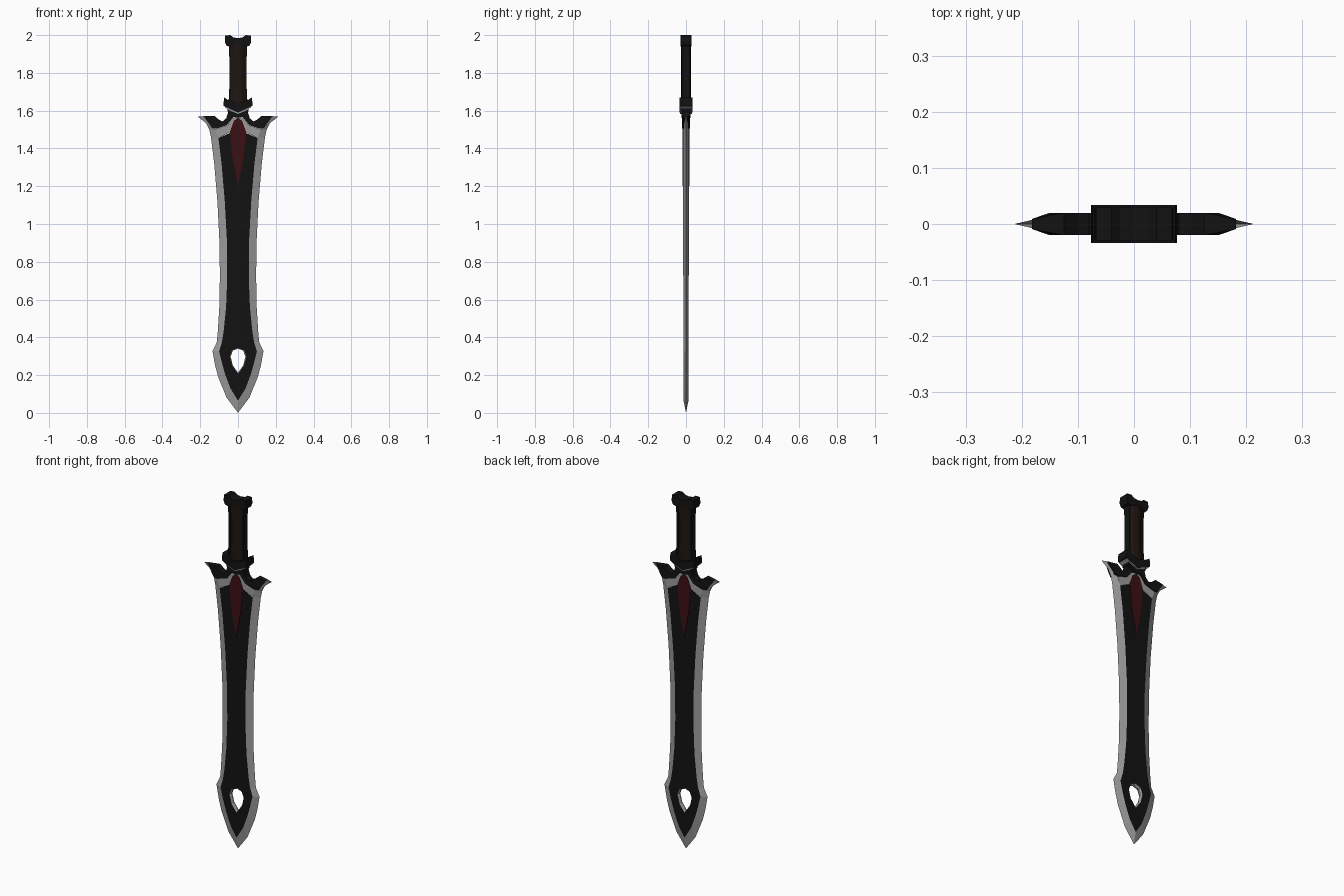
import bpy, bmesh, math

if "Cube" in bpy.data.objects:
    bpy.data.objects.remove(bpy.data.objects["Cube"])

def mat(name, r, g, b):
    m = bpy.data.materials.new(name)
    m.diffuse_color = (r, g, b, 1)
    m.use_nodes = True
    m.node_tree.nodes["Principled BSDF"].inputs["Base Color"].default_value = m.diffuse_color
    return m

BLACK = mat("black_steel", .006, .006, .006)
SILVER = mat("silver_steel", .33, .33, .33)
RED = mat("dark_red", .045, .005, .007)
BROWN = mat("brown_leather", .014, .007, .005)

def build(name, faces, material):
    """Weld a list of faces given as point lists into one object."""
    bm = bmesh.new()
    for f in faces:
        bm.faces.new([bm.verts.new(p) for p in f])
    bmesh.ops.remove_doubles(bm, verts=bm.verts, dist=1e-5)
    bmesh.ops.dissolve_degenerate(bm, edges=bm.edges, dist=1e-5)
    bmesh.ops.recalc_face_normals(bm, faces=bm.faces)
    me = bpy.data.meshes.new(name)
    bm.to_mesh(me)
    bm.free()
    me.materials.append(material)
    ob = bpy.data.objects.new(name, me)
    bpy.context.collection.objects.link(ob)
    return ob

def prism(name, pts, depth, material, mirrored=True):
    """Extrude an x-z outline to y = +-depth; mirrored closes it across x = 0."""
    if mirrored:
        pts = pts + [(-x, z) for x, z in reversed(pts) if x > 0]
    d = depth if callable(depth) else (lambda x: depth)
    front = [(x, -d(x), z) for x, z in pts]
    back = [(x, d(x), z) for x, z in pts]
    n = len(pts)
    sides = [[front[i], front[(i + 1) % n], back[(i + 1) % n], back[i]] for i in range(n)]
    return build(name, [front, back] + sides, material)

def strip(a, b):
    """Quads between two columns of points, repeated in all four quadrants."""
    out = []
    for sx in (1, -1):
        for sy in (1, -1):
            f = lambda p: (p[0] * sx, p[1] * sy, p[2])
            for i in range(len(a) - 1):
                q = [f(a[i]), f(a[i + 1]), f(b[i + 1]), f(b[i])]
                if len(set(q)) > 2:
                    out.append(q)
    return out

# Blade: outer edge x,z / bevel line x,z / centre or hole x,z from tip to shoulder
rows = [
    (0, 0, 0, .065, 0, .065),
    (.06, .08, .04, .13, 0, .15),
    (.105, .19, .068, .205, 0, .205),
    (.122, .255, .084, .26, .033, .25),
    (.135, .328, .1, .325, .046, .3),
    (.112, .375, .085, .375, .033, .335),
    (.107, .43, .076, .43, 0, .347),
    (.099, .56, .063, .56, 0, .56),
    (.096, .72, .057, .72, 0, .72),
    (.098, .9, .058, .9, 0, .9),
    (.109, 1.12, .07, 1.12, 0, 1.12),
    (.126, 1.32, .087, 1.32, 0, 1.32),
    (.143, 1.46, .104, 1.455, 0, 1.5),
]
thick = lambda z: .013 + .003 * min(1, z / 1.4)
horn = [(.152, 1.5, .12, 1.5), (.17, 1.535, .145, 1.525), (.213, 1.568, .17, 1.572)]
outer = [(r[0], 0, r[1]) for r in rows + horn]
bevel = [(r[2], thick(r[3]), r[3]) for r in rows] + [
    (.12, .016, 1.5), (.145, .014, 1.525), (.17, .010, 1.572)]
centre = [(r[4], thick(r[3]), r[5]) for r in rows]
build("blade_edge", strip(outer, bevel), SILVER)
build("blade_panel", strip(bevel[:len(rows)], centre), BLACK)

# Bevelled rim of the hole near the tip
hole = centre[2:7]
mid = [(x * .85, .004, .28 + (z - .28) * .9) for x, y, z in hole]
flat = [(x, 0, z) for x, y, z in mid]
build("hole_rim", strip(hole, mid) + strip(mid, flat), SILVER)

# Silver band closing the blade top, and the long red inlay
prism("blade_top_band", [(0, 1.49), (.045, 1.485), (.104, 1.455), (.122, 1.502),
                         (.058, 1.522), (.03, 1.56), (0, 1.57)], .0165, SILVER)
prism("red_inlay", [(0, 1.2), (.03, 1.36), (.042, 1.49), (.022, 1.545), (0, 1.565)], .019, RED)

# Curved wings between hub and horns
wing = [(.182, 1.57), (.15, 1.528), (.138, 1.508), (.115, 1.505), (.06, 1.523), (.025, 1.565),
        (.025, 1.6), (.05, 1.6), (.062, 1.56), (.08, 1.543), (.098, 1.55), (.125, 1.572)]
taper = lambda x: .02 - .011 * max(0, abs(x) - .15) / .032
for side, s in (("right", 1), ("left", -1)):
    prism("wing_" + side, [(x * s, z) for x, z in wing], taper, BLACK, False)

# Hub and chevron guard with silver line
prism("hub", [(0, 1.562), (.025, 1.568), (.055, 1.595), (.055, 1.625), (0, 1.625)], .024, BLACK)
prism("guard_line", [(0, 1.583), (.042, 1.6), (.07, 1.618), (.07, 1.632), (0, 1.6)], .031, SILVER)
prism("guard", [(0, 1.59), (.042, 1.608), (.077, 1.626), (.074, 1.67), (.045, 1.652),
                (0, 1.64)], .034, BLACK)

# Grip: faceted oval core with dark side rails
def ring(z, rx, ry, n=12):
    return [(rx * math.cos(2 * math.pi * i / n), ry * math.sin(2 * math.pi * i / n), z)
            for i in range(n)]
rings = [ring(1.64, .046, .028), ring(1.72, .042, .026), ring(1.88, .042, .026), ring(1.96, .046, .028)]
faces = [rings[0], rings[-1]]
for a, b in zip(rings, rings[1:]):
    faces += [[a[i], a[(i + 1) % 12], b[(i + 1) % 12], b[i]] for i in range(12)]
build("grip", faces, BROWN)
for side, s in (("right", 1), ("left", -1)):
    prism("grip_rail_" + side, [(.036 * s, 1.64), (.05 * s, 1.64), (.046 * s, 1.72),
                                (.046 * s, 1.88), (.05 * s, 1.96), (.036 * s, 1.96)],
          .02, BLACK, False)

# Notched pommel
prism("pommel", [(0, 1.955), (.045, 1.94), (.062, 1.945), (.07, 1.965), (.068, 1.998),
                 (.04, 2.0), (.025, 1.988), (0, 1.984)], .029, BLACK)
